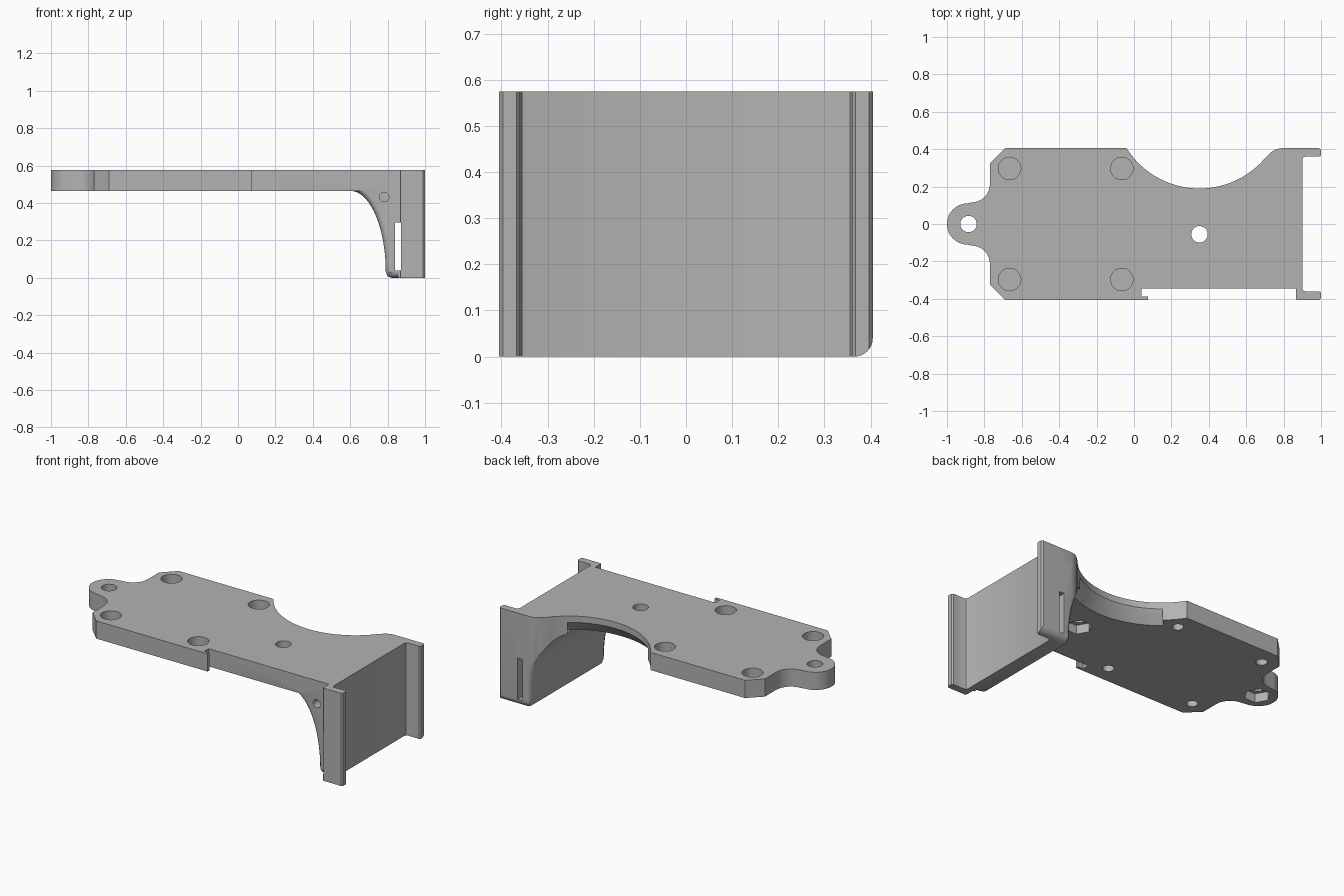
import bpy, bmesh, math
from math import sin, cos, pi, radians, sqrt

if "Cube" in bpy.data.objects:
    bpy.data.objects.remove(bpy.data.objects["Cube"])

grey = bpy.data.materials.new("plain_grey")
grey.diffuse_color = (0.45, 0.45, 0.45, 1)
grey.use_nodes = True
grey.node_tree.nodes["Principled BSDF"].inputs["Base Color"].default_value = grey.diffuse_color


def loft(name, rings):
    """Closed solid through rings of equal point count."""
    bm = bmesh.new()
    rows = [[bm.verts.new(p) for p in r] for r in rings]
    n = len(rows[0])
    for a, b in zip(rows, rows[1:]):
        for i in range(n):
            j = (i + 1) % n
            bm.faces.new((a[i], a[j], b[j], b[i]))
    bm.faces.new(rows[0][::-1])
    bm.faces.new(rows[-1])
    bmesh.ops.recalc_face_normals(bm, faces=bm.faces)
    me = bpy.data.meshes.new(name)
    bm.to_mesh(me)
    bm.free()
    me.materials.append(grey)
    ob = bpy.data.objects.new(name, me)
    bpy.context.collection.objects.link(ob)
    return ob


def prism_z(name, pts, lo, hi):
    return loft(name, [[(x, y, z) for x, y in pts] for z in (lo, hi)])


def prism_y(name, pts, lo, hi):
    return loft(name, [[(x, y, z) for x, z in pts] for y in (lo, hi)])


def arc(cx, cy, r, a0, a1, n):
    return [(cx + r * cos(radians(a0 + (a1 - a0) * i / n)),
             cy + r * sin(radians(a0 + (a1 - a0) * i / n))) for i in range(n + 1)]


def circle(cx, cy, r, n=32):
    return arc(cx, cy, r, 0, 360 - 360 / n, n - 1)


def combine(body, other, op):
    mod = body.modifiers.new(op, 'BOOLEAN')
    mod.operation, mod.solver, mod.object = op, 'EXACT', other
    bpy.context.view_layer.objects.active = body
    bpy.ops.object.modifier_apply(modifier=mod.name)
    bpy.data.objects.remove(other)


TOP, UNDER = 0.575, 0.465

# mounting plate with rounded ear, chamfered corners and front recess with hook
ear = arc(-0.89, 0, 0.11, 90, 270, 24)
neck_back = arc(-0.87, 0.215, 0.10, 0, -90, 8)
neck_front = [(x, -y) for x, y in reversed(neck_back)]
outline = ([(-0.69, 0.405), (-0.77, 0.325)] + neck_back + ear + neck_front +
           [(-0.77, -0.325), (-0.69, -0.405), (0.075, -0.405), (0.075, -0.388),
            (0.04, -0.388), (0.04, -0.345), (0.88, -0.345), (0.88, 0.405)])
body = prism_z("mounting_bracket", outline, UNDER, TOP)

# curved gusset leg, with softened front and back edges
def leg_profile(d):
    curve = [(0.6 + (0.19 + d) * sin(t * pi / 40), 0.03 + (0.435 + d) * cos(t * pi / 40))
             for t in range(21)]
    return curve + [(0.80 + d, 0.008 + d), (0.82 + d, d), (0.89, d), (0.89, 0.53), (0.6, 0.53)]

sections = [(-0.345, 0.03), (-0.342, 0.018), (-0.333, 0.008), (-0.315, 0),
            (0.375, 0), (0.393, 0.008), (0.402, 0.018), (0.405, 0.03)]
leg = loft("gusset_leg", [[(x, y, z) for x, z in leg_profile(d)] for y, d in sections])
combine(body, leg, 'UNION')

# end wall with two flanges
wall = [(0.865, -0.345), (0.865, -0.40), (0.87, -0.405), (0.99, -0.405), (1.0, -0.397),
        (1.0, -0.368), (0.99, -0.36), (0.915, -0.36), (0.904, -0.356), (0.90, -0.345),
        (0.90, 0.345), (0.904, 0.356), (0.915, 0.36), (0.99, 0.36), (1.0, 0.368),
        (1.0, 0.397), (0.99, 0.405), (0.855, 0.405), (0.855, -0.345)]
combine(body, prism_z("end_wall", wall, 0, TOP), 'UNION')

# scallop in the back edge, with a flare below it
a1 = 360 - math.degrees(math.acos(0.35 / 0.46))
scallop = arc(0.35, 0.65, 0.46, 205, a1, 48) + [
    (0.735, 0.385), (0.76, 0.4), (0.79, 0.406), (0.79, 0.6), (-0.06, 0.6)]
combine(body, prism_z("scallop_cut", scallop, -0.1, 0.7), 'DIFFERENCE')
flare = []
for i in range(25):
    a = radians(229 + (306 - 229) * i / 24)
    flare.append([(0.35 + r * cos(a), 0.65 + r * sin(a), z)
                  for r, z in ((0.45, 0.55), (0.475, 0.515), (0.53, 0.455), (0.45, 0.455))])
combine(body, loft("flare_cut", flare), 'DIFFERENCE')

# rounded lower back corner
corner = [(0.365 + 0.04 * sin(t * pi / 16), 0.04 - 0.04 * cos(t * pi / 16)) for t in range(9)]
corner += [(0.45, 0.04), (0.45, -0.05), (0.365, -0.05)]
combine(body, loft("corner_cut", [[(x, y, z) for y, z in corner] for x in (0.7, 1.1)]),
        'DIFFERENCE')

# corner screw holes: wide from above, narrow from below, thin web between
for x in (-0.665, -0.065):
    for y in (-0.297, 0.297):
        combine(body, prism_z("head_cut", circle(x, y, 0.06), 0.515, 0.7), 'DIFFERENCE')
        combine(body, prism_z("shank_cut", circle(x, y, 0.032, 24), 0.4, 0.508), 'DIFFERENCE')

# through holes with hexagonal nut pockets underneath
for x, y in ((-0.885, 0), (0.35, -0.055)):
    combine(body, prism_z("bolt_cut", circle(x, y, 0.044), 0.3, 0.7), 'DIFFERENCE')
    combine(body, prism_z("nut_cut", circle(x, y, 0.075, 6), 0.3, 0.52), 'DIFFERENCE')

# tall slot through the leg and small side hole
slot = [(0.84, 0.04), (0.872, 0.04), (0.872, 0.295), (0.84, 0.295)]
combine(body, prism_y("slot_cut", slot, -0.6, 0.6), 'DIFFERENCE')
combine(body, prism_y("side_hole_cut", circle(0.782, 0.432, 0.025, 24), -0.6, -0.2), 'DIFFERENCE')

# smooth shading on curves only
bpy.ops.object.select_all(action='DESELECT')
body.select_set(True)
bpy.context.view_layer.objects.active = body
bpy.ops.object.shade_smooth_by_angle(angle=radians(30))
